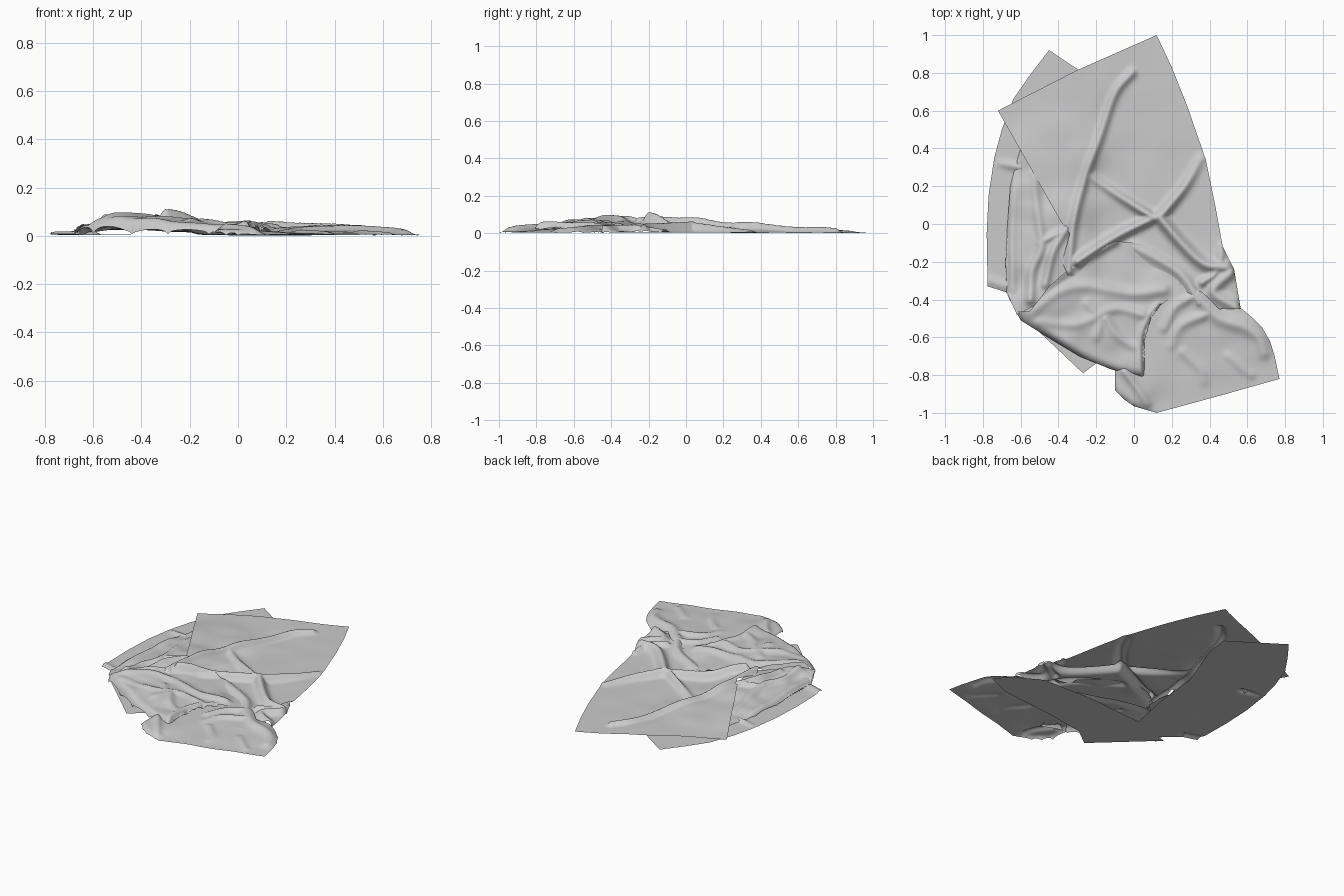
import bpy, math
from mathutils import Vector, geometry, noise

STEP = 0.0125


def curve(points, n=6):
    """Smooth polyline through a few points (Catmull-Rom)."""
    p = [Vector(q) for q in points]
    p = [2 * p[0] - p[1]] + p + [2 * p[-1] - p[-2]]
    out = []
    for a, b, c, d in zip(p, p[1:], p[2:], p[3:]):
        for i in range(n):
            t = i / n
            out.append(0.5 * (2 * b + (c - a) * t + (2 * a - 5 * b + 4 * c - d) * t * t
                              + (3 * b - a - 3 * c + d) * t ** 3))
    return out + [p[-2]]


def nearest(line, p):
    """Distance to a polyline and fraction along it."""
    best, frac, n = 9.0, 0.0, len(line) - 1
    for i in range(n):
        a, d = line[i], line[i + 1] - line[i]
        t = max(0, min(1, (p - a).dot(d) / max(d.length_squared, 1e-9)))
        dist = (p - a - d * t).length
        if dist < best:
            best, frac = dist, (i + t) / n
    return best, frac


def sheet(name, outline, levels, ridges=(), rolls=(), wrinkle=0.0):
    """Cloth panel: outline, height samples (x,y,z), ridges (points,h0,h1,width),
    rolled-under edges (points,width,low)."""
    ring = [Vector(p) for p in outline]
    border = []
    for a, b in zip(ring, ring[1:] + ring[:1]):
        k = max(1, int((b - a).length / STEP))
        border += [a.lerp(b, i / k) for i in range(k)]
    x0, x1 = min(p.x for p in ring), max(p.x for p in ring)
    y0, y1 = min(p.y for p in ring), max(p.y for p in ring)
    pts, y, row = list(border), y0, 0
    while y < y1:
        x = x0 + (row % 2) * STEP / 2
        while x < x1:
            pts.append(Vector((x, y)))
            x += STEP
        y += STEP * 0.866
        row += 1
    res = geometry.delaunay_2d_cdt(pts, [], [list(range(len(border)))], 1, 1e-5)
    ridges = [(curve(r[0]),) + r[1:] for r in ridges]
    rolls = [(curve(r[0]),) + r[1:] for r in rolls]
    verts = []
    for p in res[0]:
        ws = [1 / ((p.x - a) ** 2 + (p.y - b) ** 2 + 0.002) ** 1.5 for a, b, c in levels]
        z = sum(w * l[2] for w, l in zip(ws, levels)) / sum(ws)
        bump = 0
        for line, h0, h1, w in ridges:
            d, t = nearest(line, p)
            bump = max(bump, (h0 + (h1 - h0) * t) * math.exp(-(d / w) ** 2))
        z += bump + wrinkle * noise.noise(Vector((p.x * 7, p.y * 9, 1.3)))
        for line, w, low in rolls:
            u = min(1, nearest(line, p)[0] / w)
            z = low + (z - low) * math.sqrt(u * (2 - u))
        verts.append((p.x, p.y, max(0, z)))
    me = bpy.data.meshes.new(name)
    me.from_pydata(verts, [], res[2])
    me.polygons.foreach_set("use_smooth", [True] * len(me.polygons))
    ob = bpy.data.objects.new(name, me)
    bpy.context.collection.objects.link(ob)
    return ob


# Bottom layer on the left, lying on the floor
sheet("left_underlayer",
      [(-.45, .92), (-.55, .79), (-.64, .66), (-.70, .5), (-.74, .35), (-.77, .15), (-.78, -.05),
       (-.775, -.33), (-.68, -.36), (-.5, -.5), (-.36, -.4), (-.3, -.1), (-.27, .2), (-.14, .55),
       (-.12, .70), (-.3, .82)],
      [(-.5, .6, .003), (-.7, 0, .006), (-.4, -.2, .004)],
      [([(-.70, .32), (-.6, .3)], .01, .02, .02), ([(-.77, -.3), (-.68, -.33)], .012, .015, .025)])

# Bottom layer under the lower folds, with its small exposed tip
sheet("lower_underlayer",
      [(-.27, -.79), (-.62, -.46), (-.36, -.38), (.05, -.35), (.4, -.36), (.57, -.45), (.66, -.55),
       (.5, -.62), (.1, -.66), (-.15, -.7)],
      [(-.2, -.6, .003), (.4, -.5, .003)])

# Large main panel: flat on the right, lifted flap on the left
ridge_a = [(-.01, .8), (-.1, .69), (-.18, .46), (-.26, .24), (-.32, 0), (-.345, -.25)]
sheet("main_panel",
      [(.12, 1), (.2, .83), (.28, .63), (.38, .34), (.43, .1), (.47, -.12), (.53, -.24), (.565, -.45),
       (.35, -.45), (.14, -.36), (-.1, -.3), (-.34, -.3), (-.38, -.2), (-.34, -.05), (-.38, 0),
       (-.55, .3), (-.72, .6), (-.3, .815)],
      [(.12, .95, .002), (.1, .6, .002), (.25, .3, .002), (0, .4, .002), (-.12, .25, .003),
       (-.1, 0, .004), (.35, 0, .003), (.05, .8, .002), (-.05, .6, .003), (-.7, .6, .02),
       (-.4, .7, .025), (-.2, .75, .016), (-.4, .45, .037), (-.3, .35, .042), (-.5, .3, .045),
       (-.38, .05, .062), (-.35, -.15, .06), (.4, -.35, .012), (.2, -.3, .012)],
      [(ridge_a, .025, .03, .022),
       ([(-.23, .25), (-.05, .13), (.11, .03)], .015, .05, .024),
       ([(.35, .34), (.27, .2), (.14, .04)], .015, .05, .026),
       ([(.13, .04), (.25, -.1), (.37, -.21), (.49, -.23)], .055, .035, .03),
       ([(0, -.12), (.24, -.26), (.35, -.42)], .02, .035, .028),
       ([(.1, .03), (-.1, -.07), (-.3, -.2)], .045, .055, .026),
       ([(.47, -.12), (.44, -.25), (.36, -.31)], .02, .03, .022),
       ([(.52, -.25), (.42, -.36), (.56, -.45)], .035, .03, .03)],
      [([(.475, -.13), (.53, -.24), (.565, -.45)], .03, .002)])

# Stacked strip with long folds beside the flap
sheet("left_fold",
      [(-.60, .40), (-.63, .3), (-.655, .2), (-.67, 0), (-.68, -.2), (-.675, -.36), (-.62, -.48),
       (-.5, -.42), (-.33, -.25), (-.34, -.02), (-.42, .1), (-.53, .3)],
      [(-.6, .3, .02), (-.62, 0, .03), (-.63, -.3, .035), (-.5, .2, .03), (-.52, -.2, .045),
       (-.4, 0, .05), (-.4, -.2, .058), (-.5, -.4, .06)],
      [([(-.53, .26), (-.51, .05), (-.49, -.12), (-.54, -.25), (-.55, -.4)], .015, .03, .025),
       ([(-.36, -.03), (-.43, -.15), (-.47, -.32)], .03, .025, .022),
       ([(-.5, -.1), (-.42, -.06), (-.36, -.04)], .02, .03, .02),
       ([(-.63, .2), (-.645, -.1), (-.64, -.34)], .005, .01, .02)],
      [([(-.6, .4), (-.655, .2), (-.67, 0), (-.675, -.36)], .03, .006)], .008)

# Thick crumpled fold across the lower left
hem = [(-.68, -.36), (-.60, -.51), (-.44, -.61), (-.29, -.70), (-.12, -.77), (.055, -.815)]
side = [(.055, -.815), (.055, -.62), (.09, -.5), (.14, -.43)]
sheet("lower_fold",
      hem + side[1:] + [(.24, -.36), (.24, -.25), (.12, -.14), (0, -.10), (-.1, -.09), (-.3, -.2),
                        (-.45, -.33), (-.55, -.46), (-.62, -.46)],
      [(-.6, -.47, .06), (-.5, -.48, .082), (-.4, -.38, .085), (-.35, -.55, .075), (-.2, -.4, .055),
       (-.2, -.62, .06), (0, -.7, .045), (0, -.5, .042), (.1, -.35, .035), (-.3, -.22, .055),
       (-.1, -.15, .03), (.1, -.18, .012), (-.05, -.3, .03), (.2, -.28, .015)],
      [([(-.55, -.47), (-.4, -.36), (-.25, -.33), (0, -.37), (.16, -.35)], .014, .02, .03),
       ([(-.57, -.46), (-.45, -.33), (-.3, -.21), (-.1, -.09)], .01, .03, .022),
       ([(-.5, -.52), (-.3, -.53), (-.1, -.45), (.05, -.48)], .008, .018, .025),
       ([(-.15, -.5), (-.08, -.6), (.02, -.66)], .018, .012, .025),
       ([(-.25, -.42), (-.18, -.52), (-.2, -.6)], .012, .01, .022),
       ([(.13, -.44), (.07, -.52), (.03, -.62), (.03, -.8)], .02, .012, .022)],
      [(hem, .045, .008), (side, .02, .012)], .009)

# Lower right panel: flat, with rolled right and left sides
right_roll = [(.35, -.40), (.45, -.475), (.58, -.52), (.67, -.58), (.72, -.66), (.74, -.72)]
left_roll = [(-.1, -.76), (-.1, -.88), (-.05, -.93), (0, -.965), (.12, -1)]
sheet("lower_right_panel",
      [(.77, -.82), (.45, -.91), (.12, -1), (0, -.965), (-.05, -.93), (-.1, -.88), (-.1, -.76), (0, -.6),
       (.12, -.38), (.25, -.32), (.36, -.36), (.45, -.45), (.56, -.44), (.62, -.49), (.68, -.55), (.72, -.62),
       (.745, -.7)],
      [(.7, -.8, .004), (.45, -.9, .004), (.15, -.97, .006), (.3, -.75, .012), (.5, -.7, .014),
       (.25, -.5, .022), (.45, -.55, .022), (0, -.88, .028), (-.05, -.8, .03), (.1, -.7, .02)],
      [([(.33, -.38), (.45, -.5), (.58, -.545), (.66, -.60), (.69, -.68)], .025, .018, .035),
       ([(.38, -.48), (.25, -.54), (.2, -.64)], .022, .008, .026),
       ([(.32, -.38), (.22, -.44), (.16, -.55)], .022, .012, .024),
       ([(.26, -.68), (.35, -.77), (.37, -.83)], .012, .006, .025),
       ([(.5, -.7), (.58, -.77), (.62, -.8)], .008, .01, .022),
       ([(-.05, -.78), (.01, -.86), (.07, -.95)], .022, .014, .022)],
      [([(.56, -.44), (.68, -.55), (.72, -.62), (.745, -.7)], .045, .002), (left_roll, .035, .003)])
